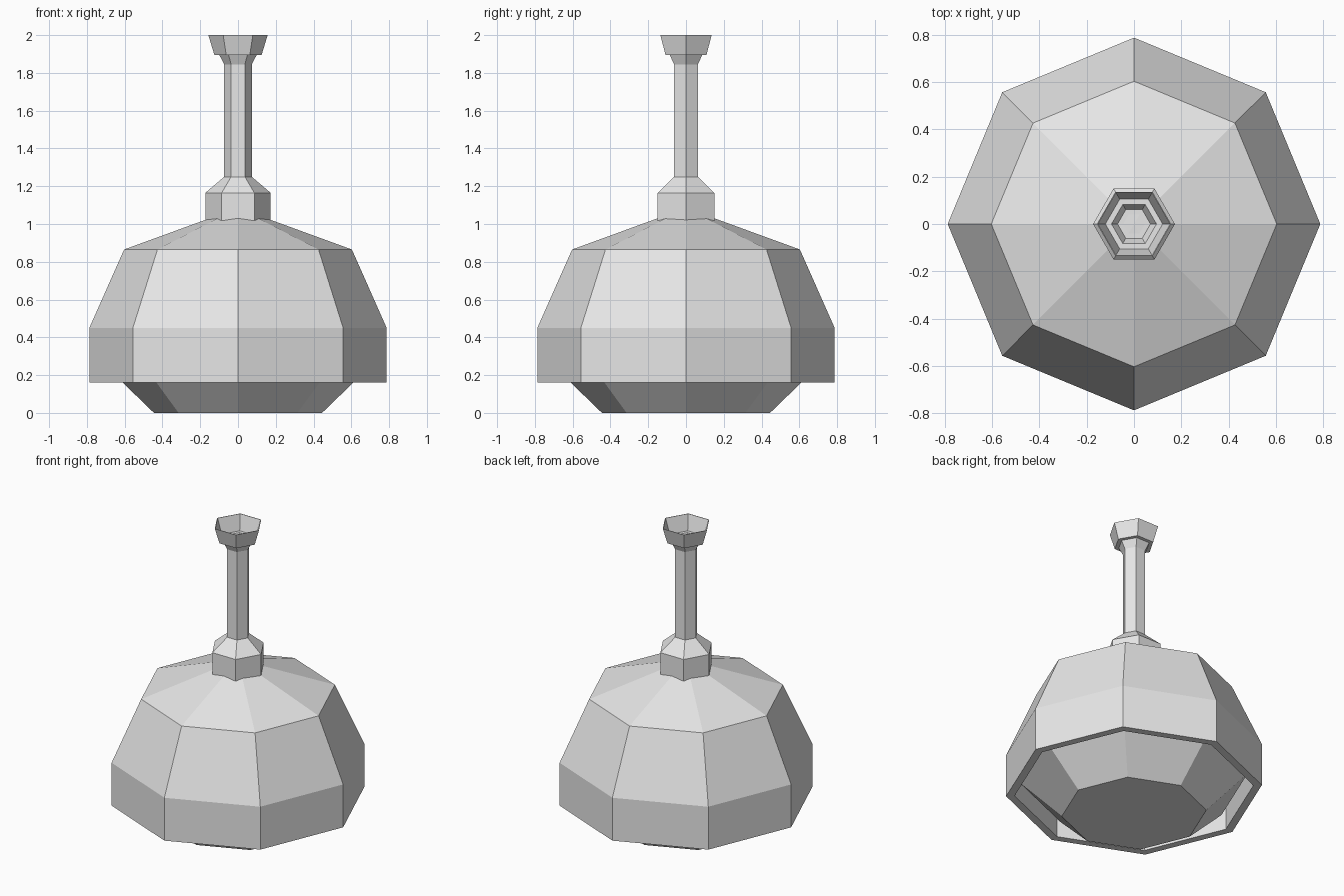
import bpy
import bmesh
from math import cos, sin, pi

default_cube = bpy.data.objects.get("Cube")
if default_cube:
    bpy.data.objects.remove(default_cube, do_unlink=True)

# Single plain grey finish
GREY = (0.8, 0.8, 0.8, 1.0)
grey = bpy.data.materials.new("light grey")
grey.use_nodes = True
grey.diffuse_color = GREY
grey.node_tree.nodes["Principled BSDF"].inputs["Base Color"].default_value = GREY


def lathe(name, profile, sides):
    """Turn a (radius, height) profile into a faceted solid around z."""
    bm = bmesh.new()
    rings = []
    for r, z in profile:
        if r == 0:
            rings.append([bm.verts.new((0, 0, z))] * sides)
        else:
            rings.append([bm.verts.new((r * cos(2 * pi * i / sides),
                                        r * sin(2 * pi * i / sides), z))
                          for i in range(sides)])
    for low, high in zip(rings, rings[1:]):
        for i in range(sides):
            j = (i + 1) % sides
            corners = dict.fromkeys((low[i], low[j], high[j], high[i]))
            bm.faces.new(list(corners))
    bmesh.ops.recalc_face_normals(bm, faces=bm.faces)
    mesh = bpy.data.meshes.new(name)
    bm.to_mesh(mesh)
    bm.free()
    mesh.materials.append(grey)
    obj = bpy.data.objects.new(name, mesh)
    bpy.context.collection.objects.link(obj)
    return obj


# Octagonal shade: outer shell, flat rim, inner shell
lathe("lamp_shade", [(0, 1.085), (0.603, 0.865), (0.787, 0.45), (0.787, 0.16),
                     (0.735, 0.16), (0.735, 0.44), (0.56, 0.83), (0, 1.03)], 8)

# Faceted diffuser hanging below the rim
lathe("diffuser", [(0, 0), (0.445, 0), (0.70, 0.247), (0.5, 0.5), (0, 0.56)], 8)

# Hexagonal collar sitting on the shade, with its tapered shoulder
lathe("collar", [(0, 1.0), (0.173, 1.0), (0.173, 1.165), (0.073, 1.25), (0, 1.25)], 6)

# Hexagonal stem
lathe("stem", [(0, 1.24), (0.073, 1.24), (0.073, 1.85), (0, 1.85)], 6)

# Thin open ceiling cup with a stepped floor
WALL = 0.004
cup = [(0.073, 1.845), (0.099, 1.895), (0.125, 1.895), (0.157, 2.0)]
inside = [(r - WALL, min(z + WALL, 2.0)) for r, z in reversed(cup)]
lathe("ceiling_cup", [(0, 1.845)] + cup + inside + [(0, 1.852)], 6)
